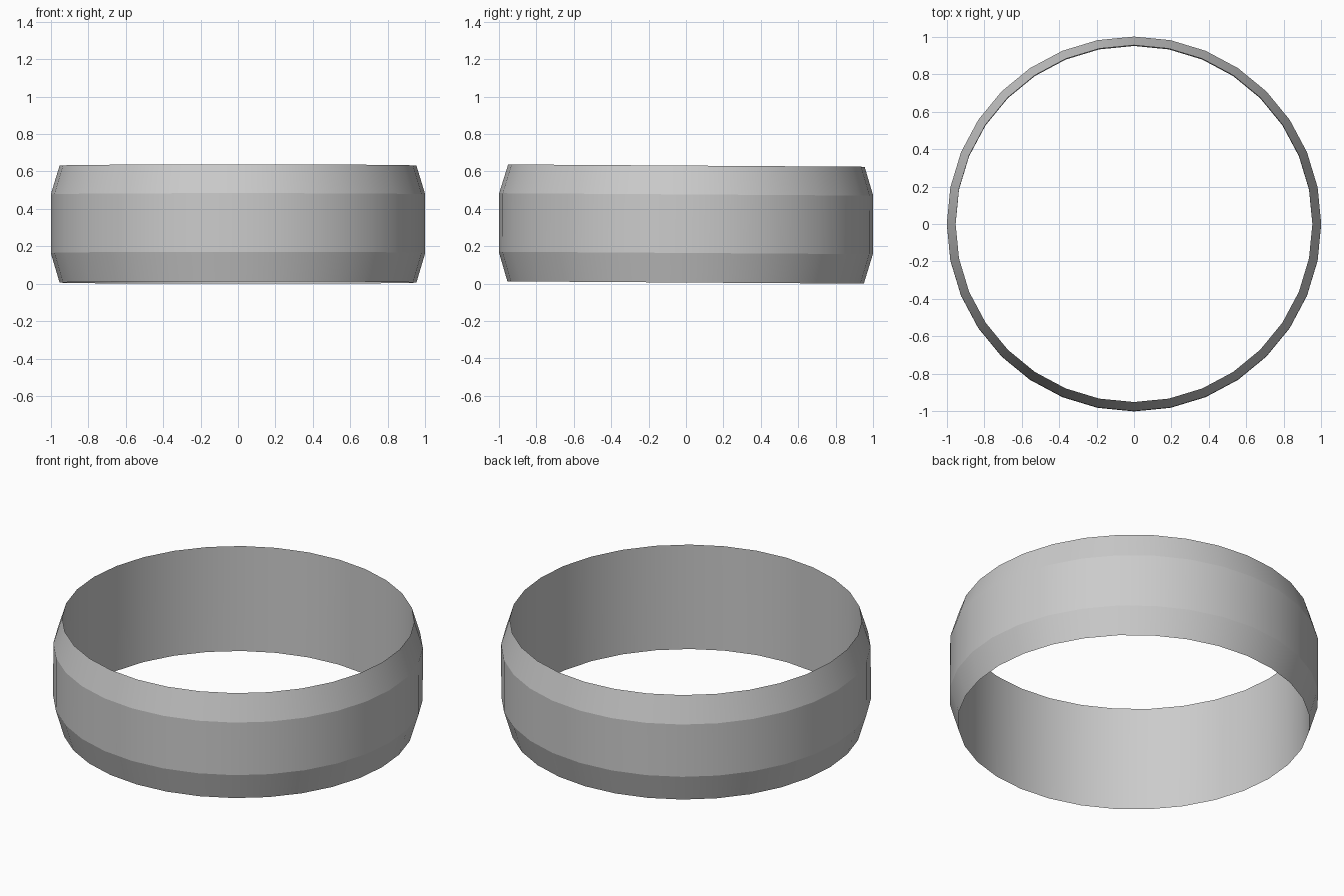
import bpy, bmesh, math
from mathutils import Matrix

cube = bpy.data.objects.get("Cube")
if cube:
    bpy.data.objects.remove(cube, do_unlink=True)

SIDES = 32
TILT = -0.0065

# Plain grey metal
grey = bpy.data.materials.new("grey_metal")
grey.use_nodes = True
grey.diffuse_color = (0.6, 0.6, 0.6, 1)
grey.node_tree.nodes["Principled BSDF"].inputs["Base Color"].default_value = (0.6, 0.6, 0.6, 1)

# Closed cross-section: knife-edged rims, flat outer band, straight bore
profile = [(0.953, 0.007), (1.0, 0.165), (1.0, 0.478), (0.953, 0.632)]

bm = bmesh.new()
rings = []
for i in range(SIDES):
    a = 2 * math.pi * i / SIDES
    rings.append([bm.verts.new((r * math.cos(a), r * math.sin(a), z)) for r, z in profile])
for i in range(SIDES):
    here, there = rings[i], rings[(i + 1) % SIDES]
    for k in range(len(profile)):
        n = (k + 1) % len(profile)
        bm.faces.new((here[k], there[k], there[n], here[n]))
bmesh.ops.recalc_face_normals(bm, faces=bm.faces)

# Slight lean towards the back
bm.transform(Matrix.Rotation(TILT, 4, 'X'))
lowest = min(v.co.z for v in bm.verts)
middle = (max(v.co.y for v in bm.verts) + min(v.co.y for v in bm.verts)) / 2
bm.transform(Matrix.Translation((0, -middle, -lowest)))

mesh = bpy.data.meshes.new("ring_band")
bm.to_mesh(mesh)
bm.free()
mesh.materials.append(grey)
ring = bpy.data.objects.new("ring_band", mesh)
bpy.context.collection.objects.link(ring)

# Smooth around the ring, crisp between the bands
bpy.ops.object.select_all(action='DESELECT')
ring.select_set(True)
bpy.context.view_layer.objects.active = ring
bpy.ops.object.shade_smooth_by_angle(angle=math.radians(13))
